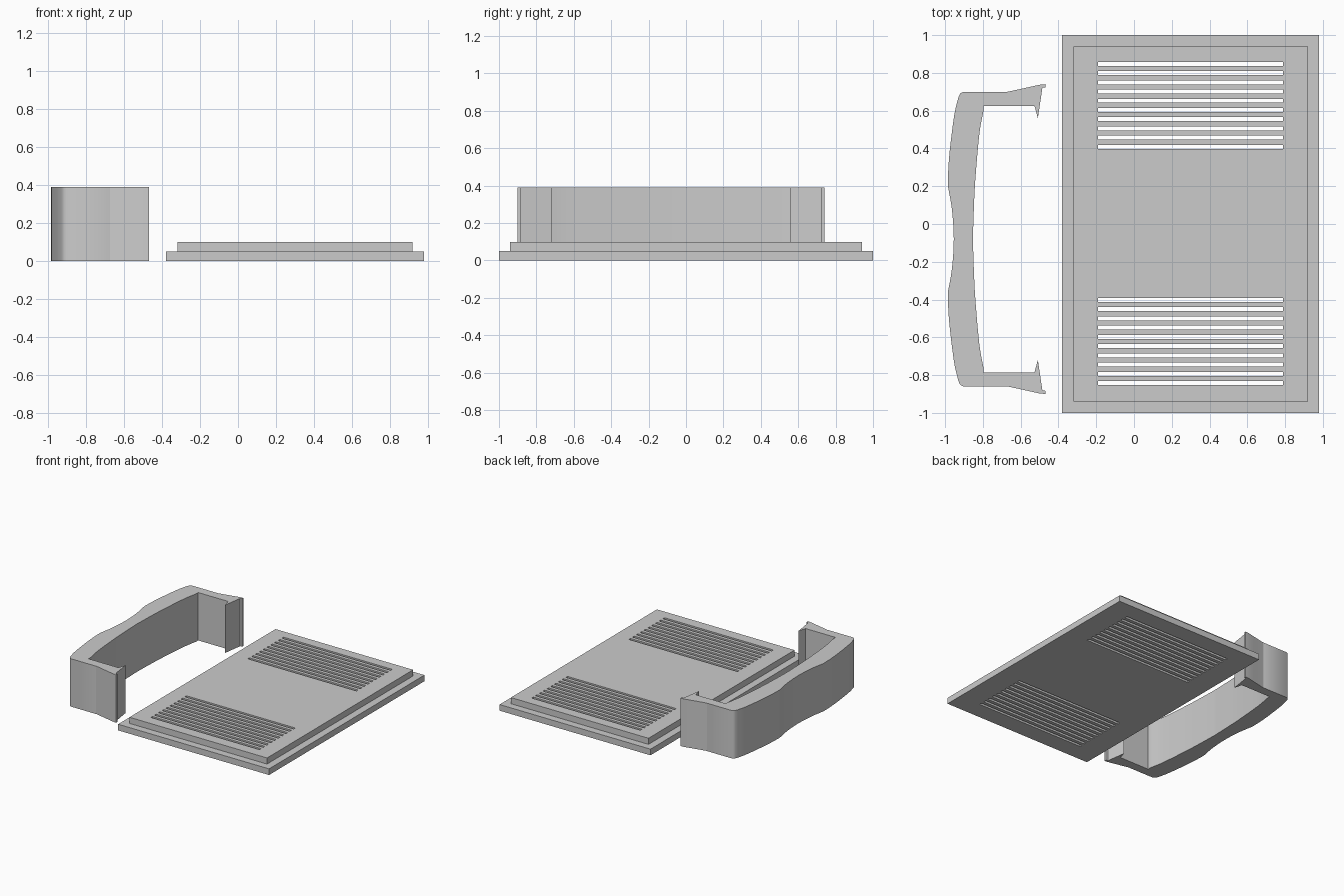
import bpy, bmesh
from mathutils import Matrix, Vector

if "Cube" in bpy.data.objects:
    bpy.data.objects.remove(bpy.data.objects["Cube"])

grey = bpy.data.materials.new("light_grey")
grey.diffuse_color = (0.6, 0.6, 0.6, 1)
grey.use_nodes = True
grey.node_tree.nodes["Principled BSDF"].inputs["Base Color"].default_value = grey.diffuse_color


def finish(bm, name):
    bmesh.ops.recalc_face_normals(bm, faces=bm.faces)
    mesh = bpy.data.meshes.new(name)
    bm.to_mesh(mesh)
    bm.free()
    mesh.materials.append(grey)
    obj = bpy.data.objects.new(name, mesh)
    bpy.context.collection.objects.link(obj)
    return obj


def smooth_path(points, steps=6):
    """Catmull-Rom curve through the points, without the last point."""
    p = [Vector(q) for q in points]
    p = [2 * p[0] - p[1]] + p + [2 * p[-1] - p[-2]]
    out = []
    for a, b, c, d in zip(p, p[1:], p[2:], p[3:]):
        for i in range(steps):
            t = i / steps
            v = 0.5 * (2 * b + (c - a) * t + (2 * a - 5 * b + 4 * c - d) * t**2
                       + (3 * b - a - 3 * c + d) * t**3)
            out.append((v.x, v.y))
    return out


# Stepped cover plate: two tiers in one shell
CX = 0.30
bm = bmesh.new()
loops = []
for hx, hy, z in [(0.68, 1.0, 0), (0.68, 1.0, 0.05), (0.62, 0.94, 0.05), (0.62, 0.94, 0.10)]:
    loops.append([bm.verts.new((CX + sx * hx, sy * hy, z))
                  for sx, sy in [(-1, -1), (1, -1), (1, 1), (-1, 1)]])
for lo, hi in zip(loops, loops[1:]):
    for i in range(4):
        j = (i + 1) % 4
        bm.faces.new((lo[i], lo[j], hi[j], hi[i]))
bm.faces.new(loops[0][::-1])
bm.faces.new(loops[-1])
plate = finish(bm, "vent_plate")

# Vent slots: two banks of ten, cut right through
bm = bmesh.new()
for first in (0.408, -0.842):
    for i in range(10):
        place = Matrix.Translation((CX, first + i * 0.0489, 0.05))
        bmesh.ops.create_cube(bm, size=1, matrix=place @ Matrix.Diagonal((0.98, 0.021, 0.3, 1)))
cutter = finish(bm, "slot_cutter")
cutter.hide_render = True
cut = plate.modifiers.new("slots", 'BOOLEAN')
cut.operation = 'DIFFERENCE'
cut.solver = 'EXACT'
cut.object = cutter
bpy.context.view_layer.objects.active = plate
plate.select_set(True)
bpy.ops.object.modifier_apply(modifier="slots")
bpy.data.objects.remove(cutter)

# Clip handle: half outline from the outer middle round the hook to the inner middle
MID = -0.08
half = smooth_path([(-0.954, -0.08), (-0.957, 0.0), (-0.967, 0.10), (-0.986, 0.204)])
half += smooth_path([(-0.986, 0.204), (-0.982, 0.31), (-0.972, 0.42), (-0.951, 0.58), (-0.93, 0.67)])
half += smooth_path([(-0.93, 0.67), (-0.92, 0.69), (-0.904, 0.70)], 3)
half += [(-0.904, 0.70)]
half += smooth_path([(-0.68, 0.70), (-0.66, 0.702), (-0.50, 0.737)], 3)
half += [(-0.50, 0.737), (-0.469, 0.74), (-0.469, 0.723), (-0.485, 0.721),   # hook lip
         (-0.509, 0.56), (-0.527, 0.626), (-0.797, 0.626)]                     # barb
half += smooth_path([(-0.797, 0.60), (-0.819, 0.474), (-0.84, 0.236), (-0.848, 0.077), (-0.853, -0.08)])
half += [(-0.853, MID)]
outline = half + [(x, 2 * MID - y) for x, y in half[-2:0:-1]]

bm = bmesh.new()
base = bm.faces.new([bm.verts.new((x, y, 0)) for x, y in outline])
new = bmesh.ops.extrude_face_region(bm, geom=[base], use_keep_orig=True)["geom"]
bmesh.ops.translate(bm, vec=(0, 0, 0.39), verts=[g for g in new if isinstance(g, bmesh.types.BMVert)])
handle = finish(bm, "clip_handle")

# Smooth the curved walls, keep hard edges
plate.select_set(False)
handle.select_set(True)
bpy.context.view_layer.objects.active = handle
bpy.ops.object.shade_smooth_by_angle(angle=0.5)
